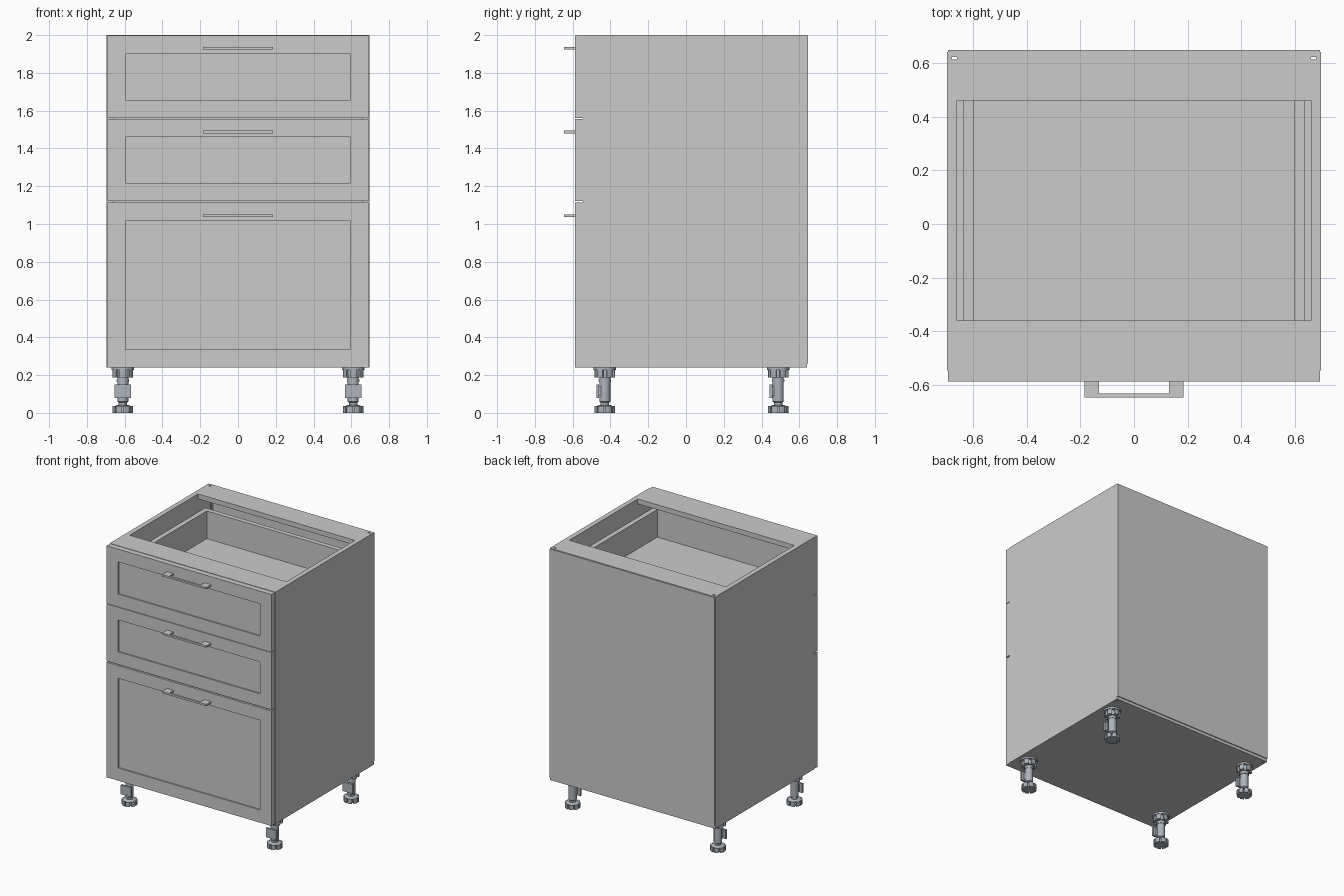
import bpy, bmesh, math
from mathutils import Vector, Matrix

if "Cube" in bpy.data.objects:
    bpy.data.objects.remove(bpy.data.objects["Cube"])

metal = bpy.data.materials.new("leg_metal")
metal.diffuse_color = (0.42, 0.46, 0.50, 1)
metal.use_nodes = True
metal.node_tree.nodes["Principled BSDF"].inputs["Base Color"].default_value = metal.diffuse_color


def finish(name, bm, mat=None, smooth=False):
    bmesh.ops.recalc_face_normals(bm, faces=bm.faces)
    me = bpy.data.meshes.new(name)
    bm.to_mesh(me)
    bm.free()
    if smooth:
        me.shade_smooth()
        me.set_sharp_from_angle(angle=math.radians(35))
    if mat:
        me.materials.append(mat)
    ob = bpy.data.objects.new(name, me)
    bpy.context.collection.objects.link(ob)
    return ob


def add_box(bm, x0, x1, y0, y1, z0, z1):
    m = (Matrix.Translation(((x0 + x1) / 2, (y0 + y1) / 2, (z0 + z1) / 2))
         @ Matrix.Diagonal((x1 - x0, y1 - y0, z1 - z0, 1)))
    bmesh.ops.create_cube(bm, size=1, matrix=m)


def boxes(name, *dims, mat=None):
    bm = bmesh.new()
    for d in dims:
        add_box(bm, *d)
    return finish(name, bm, mat)


def add_prism(bm, pts, z0, z1):
    face = bm.faces.new([bm.verts.new((x, y, z0)) for x, y in pts])
    ext = bmesh.ops.extrude_face_region(bm, geom=[face])["geom"]
    bmesh.ops.translate(bm, vec=(0, 0, z1 - z0),
                        verts=[v for v in ext if isinstance(v, bmesh.types.BMVert)])


def add_lathe(bm, cx, cy, profile, seg=24):
    rings = [[bm.verts.new((cx + r * math.cos(2 * math.pi * i / seg),
                            cy + r * math.sin(2 * math.pi * i / seg), z))
              for i in range(seg)] for r, z in profile]
    for a, b in zip(rings, rings[1:]):
        for i in range(seg):
            j = (i + 1) % seg
            bm.faces.new((a[i], a[j], b[j], b[i]))
    bm.faces.new(rings[0][::-1])
    bm.faces.new(rings[-1])


def notched_disc(cx, cy, r, inner, notches, gap):
    # outline of a disc with narrow radial notches
    pts = []
    for k in range(notches):
        a0 = 2 * math.pi * k / notches
        step = 2 * math.pi / notches
        path = [(inner, a0 - gap), (inner, a0 + gap)]
        path += [(r, a0 + gap + (step - 2 * gap) * i / 5) for i in range(6)]
        pts += [(cx + q * math.cos(a), cy + q * math.sin(a)) for q, a in path]
    return pts


T = 0.037            # board thickness
W, IN = 0.695, 0.658  # outer and inner half widths
FY, BY = -0.545, 0.64  # carcass depth
Z0, Z1 = 0.24, 2.0

# Side panels with a full-height groove near the back
for s, side in ((-1, "left"), (1, "right")):
    bm = bmesh.new()
    outline = [(W, FY), (W, BY), (IN, BY), (IN, 0.622), (0.678, 0.622),
               (0.678, 0.612), (IN, 0.612), (IN, FY)]
    add_prism(bm, [(s * x, y) for x, y in outline], Z0, Z1)
    finish(side + "_side_panel", bm)

# Bottom, top rails and back
boxes("bottom_panel", (-IN, IN, FY, BY, Z0, Z0 + T))
boxes("front_top_rail", (-IN, IN, FY, -0.36, Z1 - T, Z1))
boxes("back_top_rail", (-IN, IN, 0.46, BY, Z1 - T, Z1))
boxes("back_panel", (-0.692, 0.692, BY, 0.647, 0.262, 1.997))

# Drawers: (name, front bottom, front top, floor height, box rim height, handle height)
drawers = [("bottom", 0.24, 1.113, 0.35, 0.80, 1.043),
           ("middle", 1.122, 1.556, 1.23, 1.437, 1.487),
           ("top", 1.560, 1.997, 1.67, 1.88, 1.930)]
for name, z0, z1, floor, rim, hz in drawers:
    # Front with recessed centre
    bm = bmesh.new()
    add_box(bm, -0.692, 0.692, -0.587, FY, z0, z1)
    face = min(bm.faces, key=lambda f: f.calc_center_median().y)
    bmesh.ops.inset_region(bm, faces=[face], thickness=0.136)
    inner = bmesh.ops.extrude_face_region(bm, geom=[face])["geom"]
    bmesh.ops.translate(bm, vec=(0, 0.01, 0),
                        verts=[v for v in inner if isinstance(v, bmesh.types.BMVert)])
    if face.is_valid:
        bmesh.ops.delete(bm, geom=[face], context='FACES_ONLY')
    finish(name + "_drawer_front", bm)

    # Box behind the front
    boxes(name + "_drawer_box",
          (-0.635, -0.597, FY, 0.515, floor - 0.03, rim),
          (0.597, 0.635, FY, 0.515, floor - 0.03, rim),
          (-0.597, 0.597, 0.478, 0.515, floor - 0.03, rim),
          (-0.597, 0.597, FY, FY + T, floor - 0.03, rim),
          (-0.597, 0.597, FY + T, 0.478, floor - 0.03, floor))
    # Runners
    boxes(name + "_drawer_runners",
          (-IN, -0.635, -0.53, 0.5, floor, floor + 0.07),
          (0.635, IN, -0.53, 0.5, floor, floor + 0.07))

    # U-shaped pull handle
    bm = bmesh.new()
    add_prism(bm, [(-0.185, -0.587), (-0.185, -0.645), (0.185, -0.645), (0.185, -0.587),
                   (0.131, -0.587), (0.131, -0.63), (-0.131, -0.63), (-0.131, -0.587)],
              hz - 0.007, hz + 0.007)
    finish(name + "_handle", bm)

# Adjustable legs
for x, xs in ((-0.61, "left"), (0.61, "right")):
    for y, ys in ((-0.43, "front"), (0.488, "back")):
        tag = ys + "_" + xs + "_leg_"
        # Stem and collars
        bm = bmesh.new()
        add_lathe(bm, x, y, [(0.022, 0.03), (0.022, 0.055), (0.029, 0.06), (0.029, 0.165),
                             (0.033, 0.165), (0.033, 0.178), (0.029, 0.178), (0.029, 0.2)])
        finish(tag + "stem", bm, metal, True)
        # Notched foot
        bm = bmesh.new()
        add_prism(bm, notched_disc(x, y, 0.054, 0.036, 8, 0.09), 0, 0.036)
        add_lathe(bm, x, y, [(0.046, 0.034), (0.03, 0.042)])
        finish(tag + "foot", bm, metal)
        # Ribbed mounting socket
        bm = bmesh.new()
        add_prism(bm, notched_disc(x, y, 0.055, 0.04, 6, 0.2), 0.188, 0.228)
        add_lathe(bm, x, y, [(0.06, 0.226), (0.06, Z0)])
        finish(tag + "socket", bm, metal)
        # Plinth clip
        boxes(tag + "clip",
              (x - 0.043, x + 0.043, y - 0.045, y - 0.03, 0.08, 0.15),
              (x - 0.02, x + 0.02, y - 0.032, y, 0.09, 0.14), mat=metal)
